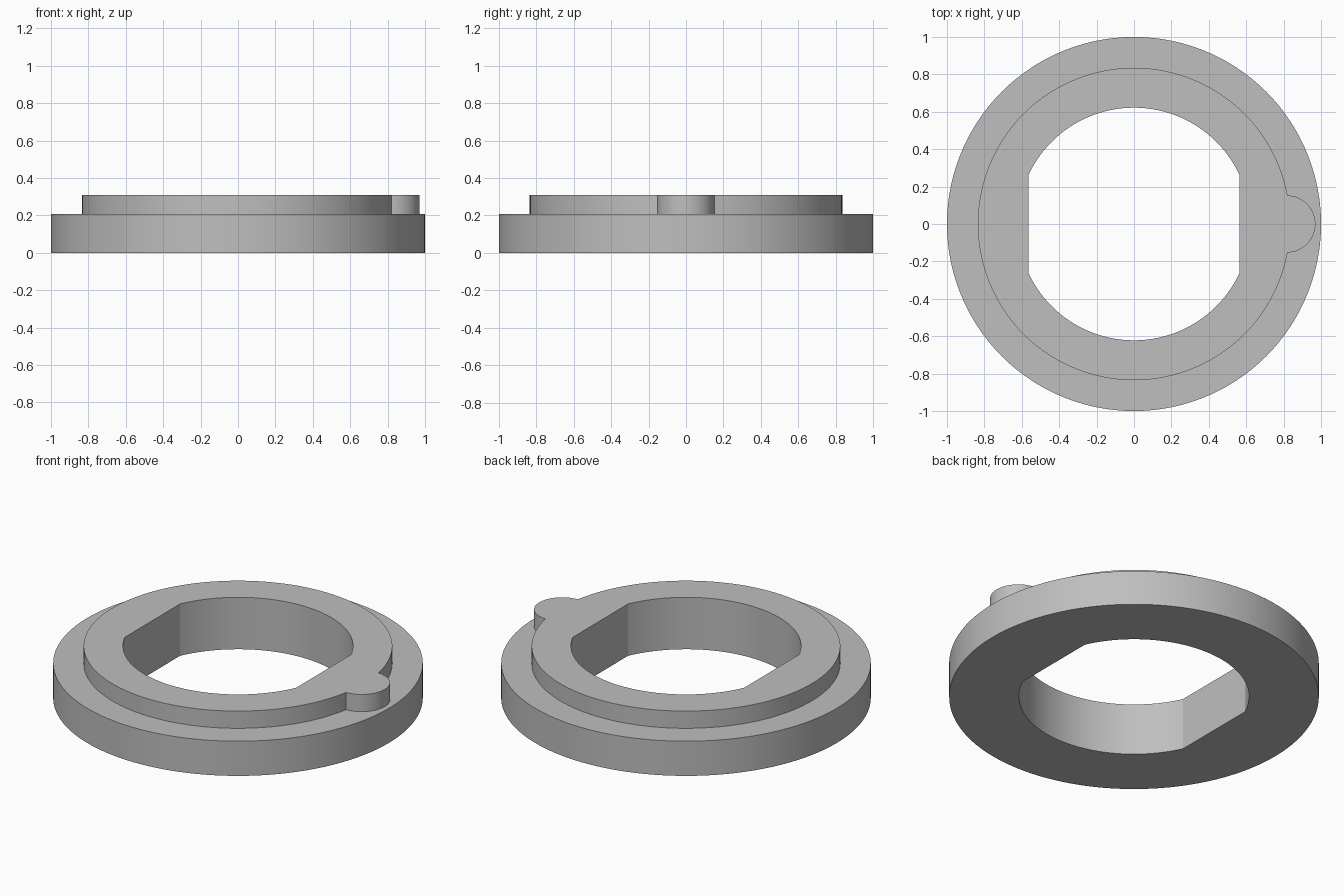
import bpy, bmesh
from math import acos, atan2, cos, sin, sqrt, pi, tau, radians

if "Cube" in bpy.data.objects:
    bpy.data.objects.remove(bpy.data.objects["Cube"], do_unlink=True)

OUTER, SHOULDER, HOLE = 1.0, 0.835, 0.622   # radii
FLAT = 0.565                                # half width between the bore flats
TAB_X, TAB_R = 0.817, 0.153                 # locating tab centre and radius
BASE_Z, TOP_Z = 0.207, 0.31
SEGMENTS = 120

# Angles where the tab meets the shoulder and the flats meet the bore
meet_x = (SHOULDER**2 + TAB_X**2 - TAB_R**2) / (2 * TAB_X)
tab_angle = acos(meet_x / SHOULDER)
flat_angle = acos(FLAT / HOLE)


def outer(t):
    return OUTER


def shoulder(t):
    """Round shoulder with the round tab on its +x side."""
    if cos(t) < cos(tab_angle) - 1e-7:
        return SHOULDER
    return TAB_X * cos(t) + sqrt(max(0, TAB_R**2 - (TAB_X * sin(t))**2))


def bore(t):
    """Round bore with a flat on each side."""
    return min(HOLE, FLAT / max(abs(cos(t)), 1e-6))


# Shared angles: even steps, exact corners and even steps round the tab
angles = [tau * i / SEGMENTS for i in range(SEGMENTS)]
angles = [a for a in angles if cos(a) < cos(tab_angle)]
tab_end = atan2(SHOULDER * sin(tab_angle), meet_x - TAB_X)
for i in range(-16, 17):
    a = tab_end * i / 16
    angles.append(atan2(TAB_R * sin(a), TAB_X + TAB_R * cos(a)) % tau)
angles += [flat_angle, pi - flat_angle, pi + flat_angle, tau - flat_angle]
angles = sorted({round(a, 6) for a in angles})

# Cross-section carried round the axis as one closed ring
section = [(bore, 0), (outer, 0), (outer, BASE_Z),
           (shoulder, BASE_Z), (shoulder, TOP_Z), (bore, TOP_Z)]
bm = bmesh.new()
rings = [[bm.verts.new((f(a) * cos(a), f(a) * sin(a), z)) for a in angles]
         for f, z in section]
count = len(angles)
for k, ring in enumerate(rings):
    above = rings[(k + 1) % len(rings)]
    for i in range(count):
        j = (i + 1) % count
        bm.faces.new((ring[i], ring[j], above[j], above[i]))
bmesh.ops.recalc_face_normals(bm, faces=bm.faces)
mesh = bpy.data.meshes.new("stepped_ring")
bm.to_mesh(mesh)
bm.free()

ring_object = bpy.data.objects.new("stepped_ring", mesh)
bpy.context.collection.objects.link(ring_object)

# Plain grey
grey = bpy.data.materials.new("grey")
grey.use_nodes = True
colour = (0.52, 0.52, 0.52, 1)
grey.diffuse_color = colour
grey.node_tree.nodes["Principled BSDF"].inputs["Base Color"].default_value = colour
mesh.materials.append(grey)

bpy.ops.object.select_all(action="DESELECT")
ring_object.select_set(True)
bpy.context.view_layer.objects.active = ring_object
bpy.ops.object.shade_smooth_by_angle(angle=radians(15))
